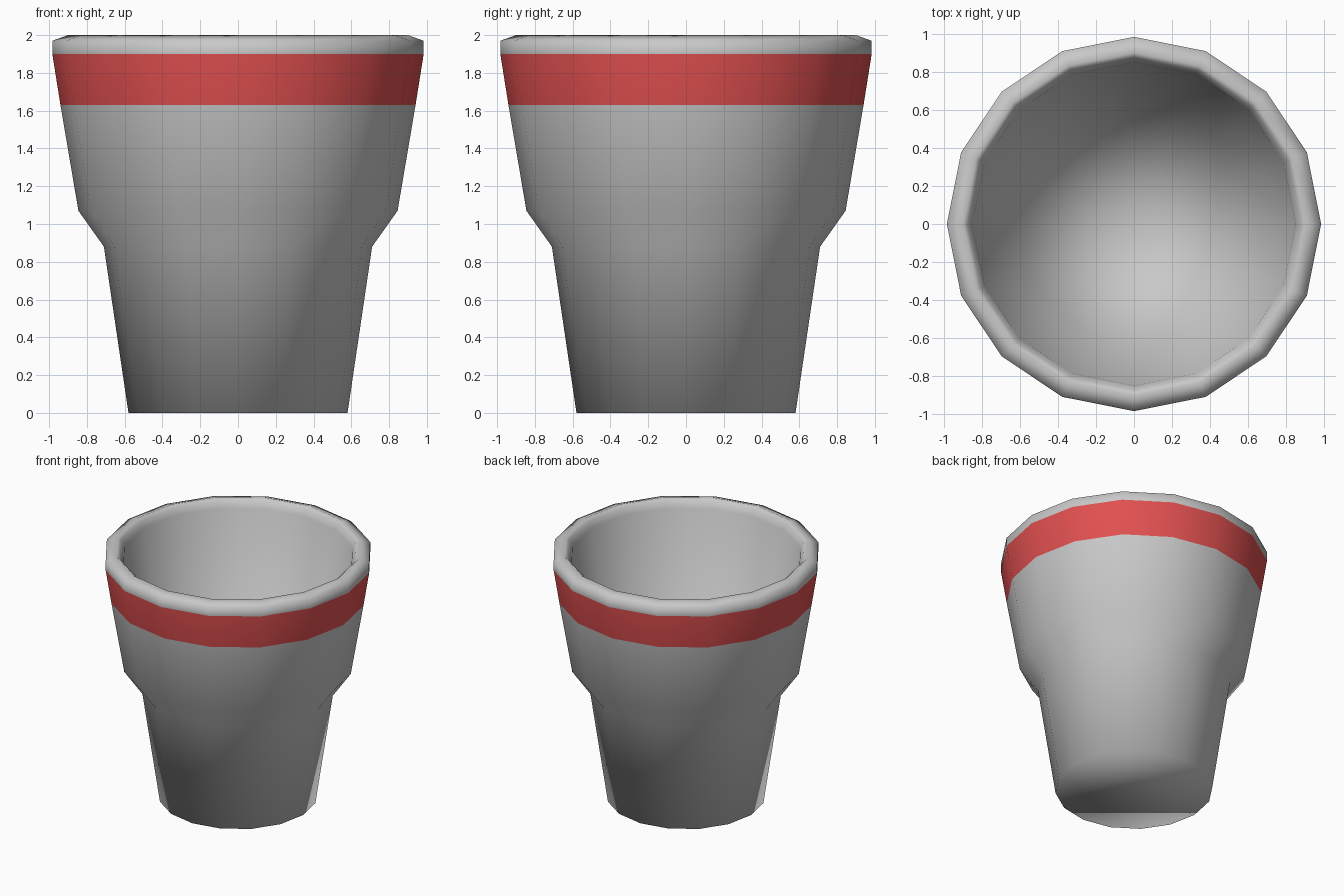
import bpy, bmesh, math

if "Cube" in bpy.data.objects:
    bpy.data.objects.remove(bpy.data.objects["Cube"])

SIDES = 16

def material(name, rgb):
    m = bpy.data.materials.new(name)
    m.diffuse_color = (*rgb, 1.0)
    m.use_nodes = True
    m.node_tree.nodes["Principled BSDF"].inputs["Base Color"].default_value = m.diffuse_color
    return m

grey = material("grey", (0.58, 0.58, 0.58))
red = material("red", (0.75, 0.08, 0.08))

# Profile (radius, height): outer wall with step, rounded rim, inner wall
profile = [(0.58, 0.0), (0.71, 0.88), (0.845, 1.07), (0.94, 1.63),
           (0.983, 1.90), (0.983, 1.97), (0.90, 2.0), (0.875, 1.98),
           (0.85, 1.93), (0.62, 0.60)]
FLOOR = 0.20

bm = bmesh.new()
rings = []
for r, z in profile:
    rings.append([bm.verts.new((r * math.cos(2 * math.pi * i / SIDES),
                                r * math.sin(2 * math.pi * i / SIDES), z))
                  for i in range(SIDES)])

# Walls, with the red band just under the rim
for k in range(len(rings) - 1):
    a, b = rings[k], rings[k + 1]
    for i in range(SIDES):
        j = (i + 1) % SIDES
        f = bm.faces.new((a[i], a[j], b[j], b[i]))
        f.material_index = 1 if k == 3 else 0

# Flat underside and dished inner floor
bm.faces.new(rings[0][::-1])
centre = bm.verts.new((0, 0, FLOOR))
for i in range(SIDES):
    bm.faces.new((rings[-1][i], rings[-1][(i + 1) % SIDES], centre))
for f in bm.faces:
    f.smooth = True

mesh = bpy.data.meshes.new("cup")
bm.to_mesh(mesh)
bm.free()
mesh.materials.append(grey)
mesh.materials.append(red)
cup = bpy.data.objects.new("cup", mesh)
bpy.context.collection.objects.link(cup)
